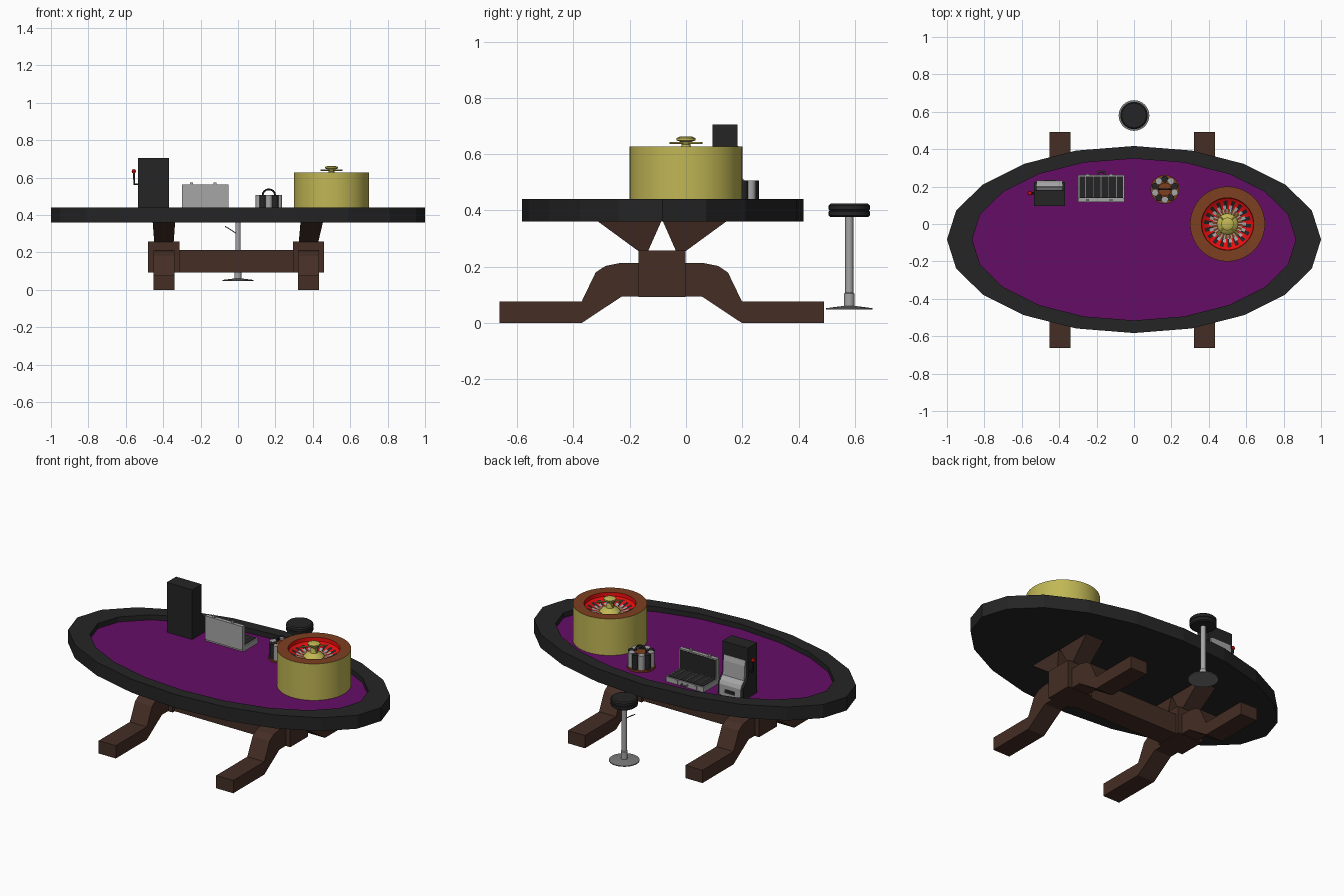
import bpy, bmesh, math
from mathutils import Vector, Matrix

if "Cube" in bpy.data.objects:
    bpy.data.objects.remove(bpy.data.objects["Cube"])


def colour(name, r, g, b):
    m = bpy.data.materials.new(name)
    m.diffuse_color = (r, g, b, 1)
    m.use_nodes = True
    m.node_tree.nodes["Principled BSDF"].inputs["Base Color"].default_value = m.diffuse_color
    return m


BLACK = colour("black", 0.018, 0.018, 0.018)
PURPLE = colour("purple felt", 0.13, 0.004, 0.133)
WOOD = colour("dark wood", 0.058, 0.027, 0.018)
GOLD = colour("gold", 0.53, 0.47, 0.09)
BROWN = colour("orange brown", 0.205, 0.05, 0.014)
RED = colour("red", 0.8, 0.004, 0.004)
GREY = colour("light grey", 0.38, 0.38, 0.38)
STEEL = colour("steel", 0.2, 0.2, 0.2)


def build(name, verts, faces, mats, idx=None, smooth=False):
    me = bpy.data.meshes.new(name)
    me.from_pydata([tuple(v) for v in verts], [], faces)
    for m in mats:
        me.materials.append(m)
    if idx:
        for p, i in zip(me.polygons, idx):
            p.material_index = i
    bm = bmesh.new()
    bm.from_mesh(me)
    bmesh.ops.remove_doubles(bm, verts=bm.verts, dist=1e-5)
    bmesh.ops.recalc_face_normals(bm, faces=bm.faces)
    bm.to_mesh(me)
    bm.free()
    ob = bpy.data.objects.new(name, me)
    bpy.context.collection.objects.link(ob)
    if smooth:
        bpy.ops.object.select_all(action='DESELECT')
        ob.select_set(True)
        bpy.context.view_layer.objects.active = ob
        bpy.ops.object.shade_smooth_by_angle(angle=math.radians(35))
    return ob


def loft(name, lower, upper, mat):
    """Solid between two matching outlines."""
    n = len(lower)
    faces = [list(range(n)), list(range(n, 2 * n))]
    faces += [[i, (i + 1) % n, n + (i + 1) % n, n + i] for i in range(n)]
    return build(name, lower + upper, faces, [mat])


def rect(x0, x1, y0, y1, z):
    return [(x0, y0, z), (x1, y0, z), (x1, y1, z), (x0, y1, z)]


def box(name, x0, x1, y0, y1, z0, z1, mat):
    return loft(name, rect(x0, x1, y0, y1, z0), rect(x0, x1, y0, y1, z1), mat)


def side_prism(name, prof, x0, x1, mat):
    return loft(name, [(x0, y, z) for y, z in prof], [(x1, y, z) for y, z in prof], mat)


def lathe(name, prof, cx, cy, n, mats, pick=lambda band, seg: 0, rx=1, ry=1, turn=0, smooth=True):
    verts, faces, idx = [], [], []
    for r, z in prof:
        for s in range(n):
            a = 2 * math.pi * s / n + turn
            verts.append((cx + rx * r * math.cos(a), cy + ry * r * math.sin(a), z))
    for b in range(len(prof) - 1):
        for s in range(n):
            t = (s + 1) % n
            faces.append([b * n + s, b * n + t, (b + 1) * n + t, (b + 1) * n + s])
            idx.append(pick(b, s))
    return build(name, verts, faces, mats, idx, smooth)


def rod(name, points, r, mat, n=8):
    cu = bpy.data.curves.new(name, 'CURVE')
    cu.dimensions = '3D'
    cu.bevel_depth, cu.bevel_resolution, cu.use_fill_caps = r, 1, True
    sp = cu.splines.new('POLY')
    sp.points.add(len(points) - 1)
    for p, co in zip(sp.points, points):
        p.co = (*co, 1)
    cu.materials.append(mat)
    ob = bpy.data.objects.new(name, cu)
    bpy.context.collection.objects.link(ob)
    return ob


# oval table top with raised rim and sunken felt
CY = -0.083
lathe("table_rim", [(0, 0.36), (1, 0.36), (1, 0.44), (0.865, 0.44), (0.865, 0.41), (0, 0.41)],
      0, CY, 20, [BLACK, PURPLE], lambda b, s: int(b == 4), 1, 0.5, 0, False)

# trestle legs: profile of one half, mirrored about the table's centre line
half = [(0.145, 0.214), (0.2, 0.203), (0.235, 0.18), (0.285, 0.076), (0.577, 0.076),
        (0.577, 0), (0.285, 0), (0.143, 0.094)]
leg = [(CY - 0.003 + y, z) for y, z in half] + [(CY - 0.003 - y, z) for y, z in reversed(half)]
for side, cx, lean in (("left", -0.396, 0.0), ("right", 0.377, 0.017)):
    side_prism(side + "_leg", leg, cx - 0.056, cx + 0.056, WOOD)
    box(side + "_leg_block", cx - 0.084, cx + 0.084, -0.168, -0.002, 0.092, 0.258, WOOD)
    for k, s in (("front", -1), ("back", 1)):
        yb = sorted((-0.085 + s * 0.05, -0.085 + s * 0.083))
        yt = sorted((-0.085 + s * 0.003, -0.085 + s * 0.228))
        loft(f"{side}_{k}_strut", rect(cx - 0.052, cx + 0.052, *yb, 0.255),
             rect(cx - 0.06 + lean, cx + 0.06 + lean, *yt, 0.361), WOOD)
box("cross_beam", -0.33, 0.31, -0.15, -0.02, 0.093, 0.214, WOOD)

# roulette wheel
bowl = [(0, 0.405), (0.2, 0.405), (0.2, 0.627), (0.14, 0.627), (0.138, 0.605), (0.125, 0.595),
        (0.1, 0.585), (0.08, 0.578), (0.04, 0.585), (0, 0.585)]


def bowl_colour(b, s):
    odd = (s // 2) % 2
    if b < 2:
        return 0
    if b in (2, 8):
        return 1
    if b in (3, 4):
        return 2
    if b == 5:
        return 3 if odd else 2
    if b == 6:
        return (4, 2, 3, 4)[s % 4]
    return 4 if s % 3 == 0 else 1


lathe("roulette_bowl", bowl, 0.5, 0, 72, [GOLD, BROWN, RED, BLACK, GREY], bowl_colour)
lathe("roulette_spindle", [(0.058, 0.58), (0.045, 0.595), (0.022, 0.605), (0.016, 0.634), (0.022, 0.645),
                           (0.034, 0.649), (0.034, 0.657), (0.02, 0.663), (0, 0.663)], 0.5, 0, 24, [GOLD])
for i in range(2):
    a = math.pi / 4 + i * math.pi / 2
    d = Vector((math.cos(a), math.sin(a), 0)) * 0.08
    c = Vector((0.5, 0, 0.64))
    rod(f"spindle_arm_{i}", [c - d, c + d], 0.004, GOLD)

# slot machine facing the back
box("slot_cabinet", -0.535, -0.368, 0.095, 0.183, 0.405, 0.706, BLACK)
side_prism("slot_front_panel", [(0.17, 0.405), (0.232, 0.405), (0.232, 0.475), (0.222, 0.495), (0.2, 0.515),
                                (0.194, 0.6), (0.186, 0.63), (0.17, 0.63)], -0.522, -0.381, GREY)
side_prism("slot_side_left", [(0.17, 0.405), (0.225, 0.405), (0.225, 0.48), (0.183, 0.53), (0.17, 0.53)],
           -0.535, -0.522, BLACK)
side_prism("slot_side_right", [(0.17, 0.405), (0.225, 0.405), (0.225, 0.48), (0.183, 0.53), (0.17, 0.53)],
           -0.381, -0.368, BLACK)
box("slot_coin_opening", -0.48, -0.42, 0.23, 0.236, 0.43, 0.45, BLACK)
rod("slot_lever", [(-0.53, 0.165, 0.565), (-0.555, 0.165, 0.565), (-0.557, 0.165, 0.63)], 0.006, BLACK)
lathe("slot_lever_knob", [(0, 0.622), (0.009, 0.626), (0.012, 0.634), (0.009, 0.642), (0, 0.646)],
      -0.557, 0.165, 12, [RED])

# open chip case
x0, x1 = -0.3, -0.052
box("case_tray", x0, x1, 0.125, 0.262, 0.405, 0.44, GREY)
box("case_lining", x0 + 0.008, x1 - 0.008, 0.138, 0.255, 0.437, 0.443, BLACK)
for i in range(1, 6):
    x = x0 + (x1 - x0) * i / 6
    box(f"case_divider_{i}", x - 0.002, x + 0.002, 0.14, 0.253, 0.44, 0.446, STEEL)
box("case_lid", x0, x1, 0.118, 0.14, 0.42, 0.562, GREY)
box("case_lid_lining", x0 + 0.008, x1 - 0.008, 0.139, 0.143, 0.446, 0.554, BLACK)
for i, x in enumerate((-0.248, -0.124)):
    box(f"case_latch_{i}", x - 0.008, x + 0.008, 0.124, 0.134, 0.56, 0.574, GREY)
    box(f"case_clasp_{i}", x - 0.008, x + 0.008, 0.261, 0.268, 0.415, 0.438, GREY)
rod("case_handle", [(-0.195, 0.26, 0.425), (-0.192, 0.279, 0.425), (-0.16, 0.279, 0.425),
                    (-0.157, 0.26, 0.425)], 0.004, STEEL)

# chip carousel
gx, gy = 0.165, 0.185
lathe("carousel_base", [(0, 0.405), (0.077, 0.405), (0.077, 0.42), (0, 0.42)], gx, gy, 32, [BROWN])
lathe("carousel_core", [(0.036, 0.42), (0.036, 0.5), (0, 0.5)], gx, gy, 16, [BROWN])
for i in range(10):
    a = 2 * math.pi * (i + 0.5) / 10
    lathe(f"chip_stack_{i}", [(0, 0.42), (0.0185, 0.42), (0.0185, 0.506), (0, 0.506)],
          gx + 0.055 * math.cos(a), gy + 0.055 * math.sin(a), 12, [(BLACK, GREY)[i % 2]])
rod("carousel_handle", [(gx - 0.033, gy, 0.49)] +
    [(gx - 0.033 * math.cos(t * math.pi / 8), gy, 0.508 + 0.029 * math.sin(t * math.pi / 8)) for t in range(9)] +
    [(gx + 0.033, gy, 0.49)], 0.005, BLACK)

# bar stool
sy = 0.58
lathe("stool_base", [(0, 0.048), (0.082, 0.048), (0.082, 0.053), (0.02, 0.061), (0, 0.061)], 0, sy, 32, [STEEL])
lathe("stool_post", [(0.019, 0.058), (0.019, 0.105), (0.0145, 0.108), (0.0145, 0.38)], 0, sy, 16, [GREY])
lathe("stool_seat", [(0, 0.376), (0.066, 0.376), (0.073, 0.382), (0.073, 0.397), (0.07, 0.4), (0.073, 0.403),
                     (0.073, 0.418), (0.066, 0.425), (0, 0.425)], 0, sy, 32, [BLACK])
rod("stool_lever", [(0, sy, 0.295), (-0.045, sy, 0.325), (-0.07, sy, 0.34)], 0.003, STEEL)
